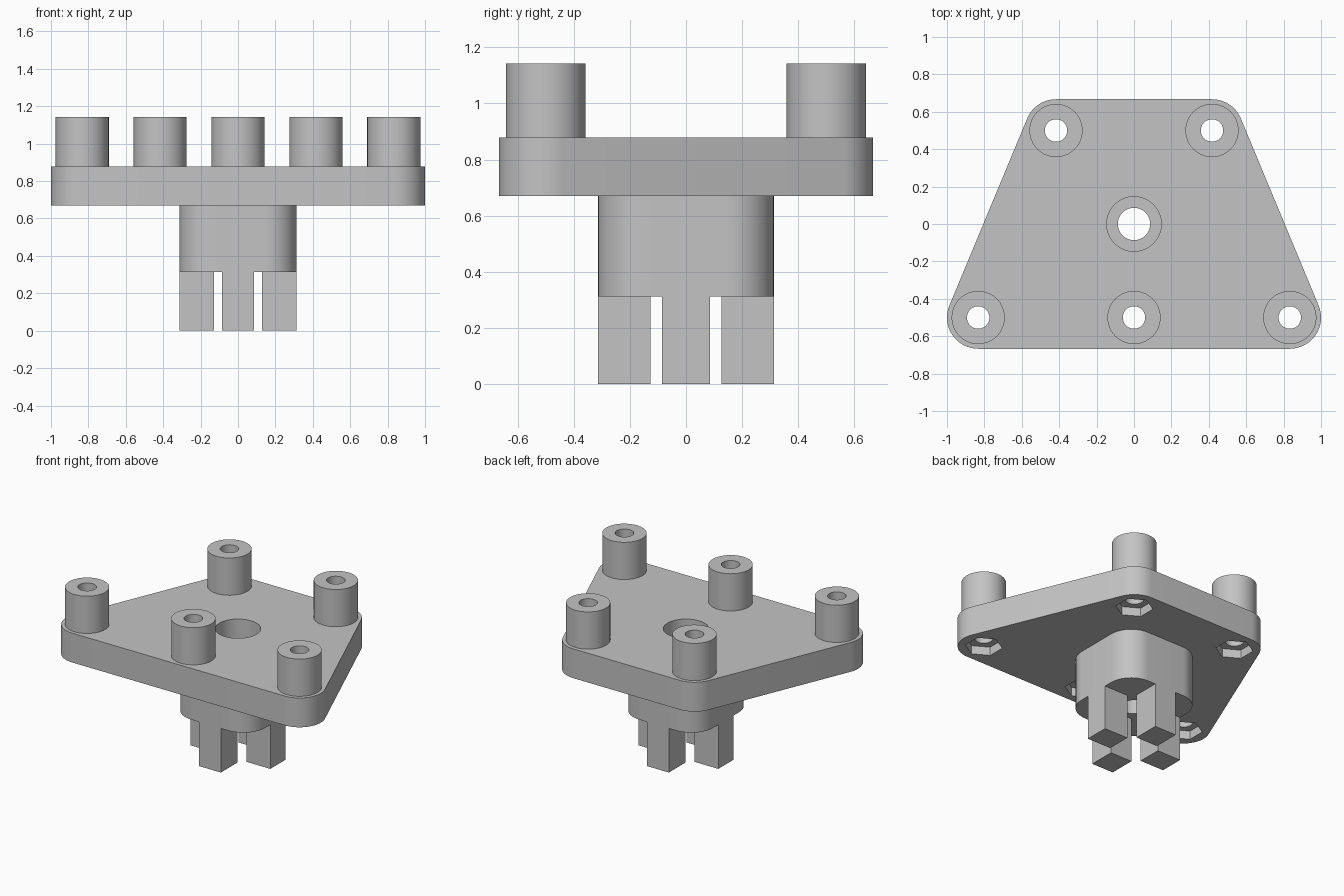
import bpy, bmesh, math

cube = bpy.data.objects.get("Cube")
if cube:
    bpy.data.objects.remove(cube, do_unlink=True)

grey = bpy.data.materials.new("plain grey")
grey.use_nodes = True
colour = (0.55, 0.55, 0.55, 1)
grey.diffuse_color = colour
grey.node_tree.nodes["Principled BSDF"].inputs["Base Color"].default_value = colour


def circle(x, y, r, sides=64, turn=0):
    return [(x + r * math.cos(turn + math.tau * i / sides),
             y + r * math.sin(turn + math.tau * i / sides)) for i in range(sides)]


def rounded(centres, r, steps=16):
    """Outline around counter-clockwise corner centres, with round corners."""
    points = []
    n = len(centres)
    for i, (x, y) in enumerate(centres):
        px, py = centres[i - 1]
        nx, ny = centres[(i + 1) % n]
        start = math.atan2(y - py, x - px) - math.pi / 2
        end = math.atan2(ny - y, nx - x) - math.pi / 2
        sweep = (end - start) % math.tau
        for k in range(steps + 1):
            a = start + sweep * k / steps
            points.append((x + r * math.cos(a), y + r * math.sin(a)))
    return points


def prism(name, outline, z0, z1):
    """Extrude a flat outline upright between two heights."""
    bm = bmesh.new()
    low = [bm.verts.new((x, y, z0)) for x, y in outline]
    high = [bm.verts.new((x, y, z1)) for x, y in outline]
    bm.faces.new(low[::-1])
    bm.faces.new(high)
    for i in range(len(low)):
        j = (i + 1) % len(low)
        bm.faces.new((low[i], low[j], high[j], high[i]))
    mesh = bpy.data.meshes.new(name)
    bm.to_mesh(mesh)
    bm.free()
    mesh.materials.append(grey)
    obj = bpy.data.objects.new(name, mesh)
    bpy.context.collection.objects.link(obj)
    return obj


def activate(obj):
    bpy.ops.object.select_all(action='DESELECT')
    obj.select_set(True)
    bpy.context.view_layer.objects.active = obj


def cut(obj, outline, z0, z1):
    """Subtract an upright prism."""
    cutter = prism("cutter", outline, z0, z1)
    cutter.hide_render = True
    mod = obj.modifiers.new("cut", 'BOOLEAN')
    mod.operation = 'DIFFERENCE'
    mod.solver = 'EXACT'
    mod.object = cutter
    activate(obj)
    bpy.ops.object.modifier_apply(modifier=mod.name)
    bpy.data.objects.remove(cutter, do_unlink=True)


# Key heights
LEG_TOP, PLATE_LOW, PLATE_TOP, BOSS_TOP = 0.313, 0.67, 0.878, 1.142
BORE_FLOOR = 0.45
parts = []

# Mounting plate with rounded corners and a central counterbore
corners = [(-0.833, -0.5), (0.833, -0.5), (0.417, 0.5), (-0.417, 0.5)]
bosses = corners + [(0, -0.5)]
plate = prism("mounting_plate", rounded(corners, 0.167), PLATE_LOW, PLATE_TOP)
cut(plate, circle(0, 0, 0.146), 0.5, 1)
parts.append(plate)

# Tubular bosses, each with a screw hole and a hexagonal nut pocket below
for i, (x, y) in enumerate(bosses):
    hole = circle(x, y, 0.06, 40)
    cut(plate, hole, 0.5, 1)
    cut(plate, circle(x, y, 0.12, 6, math.pi / 2), 0.5, PLATE_LOW + 0.06)
    boss = prism(f"boss_{i + 1}", circle(x, y, 0.142), PLATE_TOP, BOSS_TOP)
    cut(boss, hole, 0.8, 1.3)
    parts.append(boss)

# Rounded square hub under the plate, with stepped bore
s = 0.146
hub = prism("hub", rounded([(-s, -s), (s, -s), (s, s), (-s, s)], 0.167), LEG_TOP, PLATE_LOW)
cut(hub, circle(0, 0, 0.0865), 0.2, 0.6)
cut(hub, circle(0, 0, 0.146), BORE_FLOOR, 0.8)
parts.append(hub)

# Four square legs in a cross
for name, a in (("right_leg", 2), ("left_leg", 0), ("front_leg", 3), ("back_leg", 1)):
    c, d = round(math.cos(a * math.pi / 2)), round(math.sin(a * math.pi / 2))
    box = [(0.127, -0.085), (0.313, -0.085), (0.313, 0.085), (0.127, 0.085)]
    parts.append(prism(name, [(c * x - d * y, d * x + c * y) for x, y in box], 0, LEG_TOP))

# Smooth the round walls, keep edges crisp
for obj in parts:
    activate(obj)
    bpy.ops.object.shade_smooth_by_angle(angle=math.radians(30))
